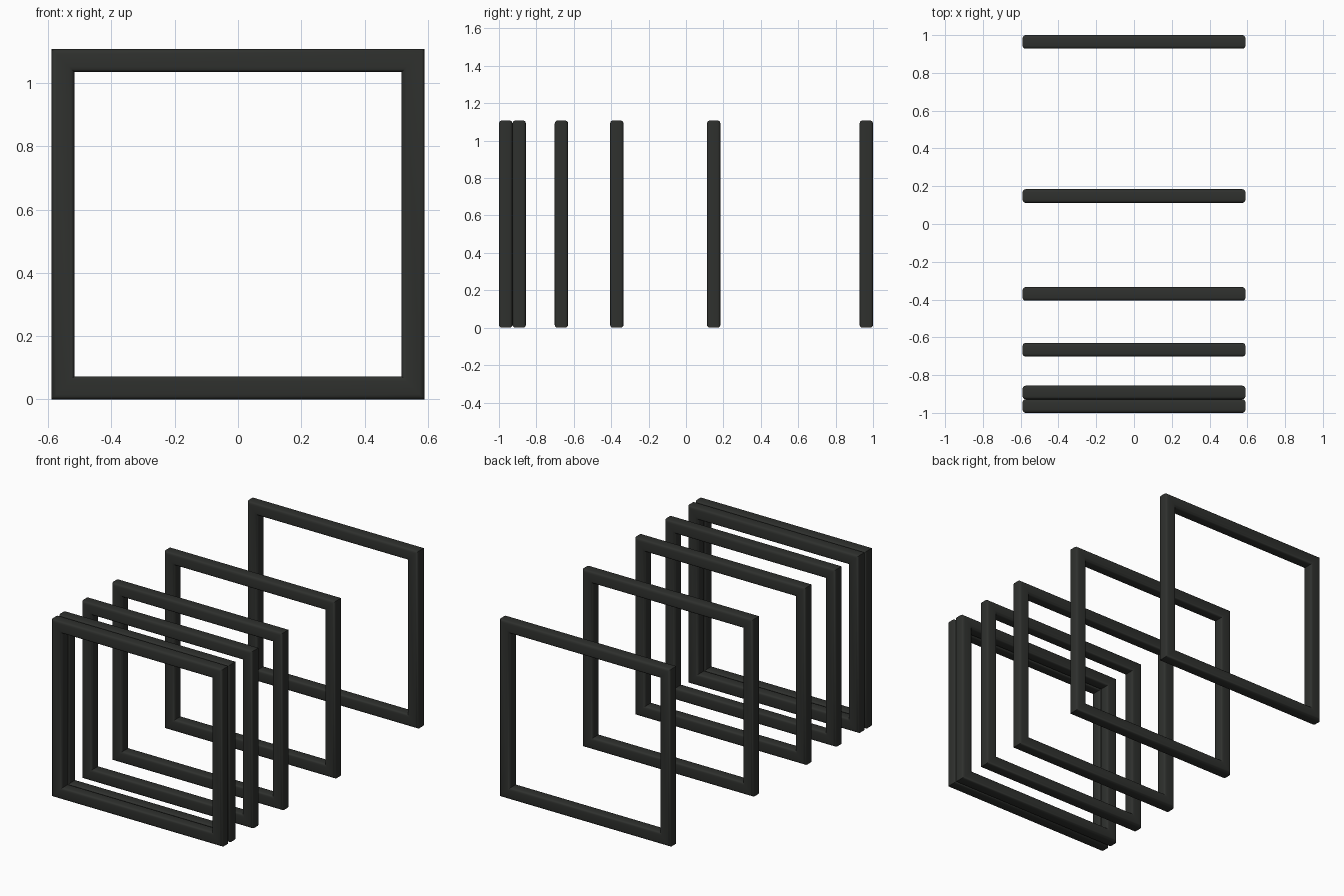
import bpy, bmesh, math

if "Cube" in bpy.data.objects:
    bpy.data.objects.remove(bpy.data.objects["Cube"])

HALF_W, HEIGHT, BAR, DEPTH, ROUND = 0.59, 1.108, 0.073, 0.072, 0.016
ROUND_STEPS = 3

mat = bpy.data.materials.new("dark_metal")
mat.diffuse_color = (0.028, 0.03, 0.027, 1)
mat.use_nodes = True
mat.node_tree.nodes["Principled BSDF"].inputs["Base Color"].default_value = mat.diffuse_color


def bar_profile():
    """Rounded rectangle: (inset from outer edge, depth offset)."""
    pts = []
    corners = [(BAR - ROUND, DEPTH / 2 - ROUND, 0), (ROUND, DEPTH / 2 - ROUND, 90),
               (ROUND, ROUND - DEPTH / 2, 180), (BAR - ROUND, ROUND - DEPTH / 2, 270)]
    for u, v, start in corners:
        for i in range(ROUND_STEPS + 1):
            a = math.radians(start + 90 * i / ROUND_STEPS)
            pts.append((u + ROUND * math.cos(a), v + ROUND * math.sin(a)))
    return pts


def make_frame(name, y):
    # Sweep the bar profile round a rectangle with mitred corners
    bm = bmesh.new()
    profile = bar_profile()
    rings = []
    for sx, sz in ((-1, -1), (1, -1), (1, 1), (-1, 1)):
        rings.append([bm.verts.new((sx * (HALF_W - u), v,
                                    HEIGHT / 2 + sz * (HEIGHT / 2 - u)))
                      for u, v in profile])
    n = len(profile)
    for k in range(4):
        a, b = rings[k], rings[(k + 1) % 4]
        for i in range(n):
            j = (i + 1) % n
            bm.faces.new((a[i], a[j], b[j], b[i]))
    bmesh.ops.recalc_face_normals(bm, faces=bm.faces)
    mesh = bpy.data.meshes.new(name)
    bm.to_mesh(mesh)
    bm.free()
    mesh.materials.append(mat)
    obj = bpy.data.objects.new(name, mesh)
    obj.location.y = y
    bpy.context.collection.objects.link(obj)
    bpy.context.view_layer.objects.active = obj
    obj.select_set(True)
    bpy.ops.object.shade_smooth_by_angle(angle=math.radians(40))
    obj.select_set(False)


# Row of frames with growing gaps towards the back
for i, y in enumerate((-0.964, -0.892, -0.666, -0.37, 0.148, 0.964)):
    make_frame(f"square_frame_{i + 1}", y)
